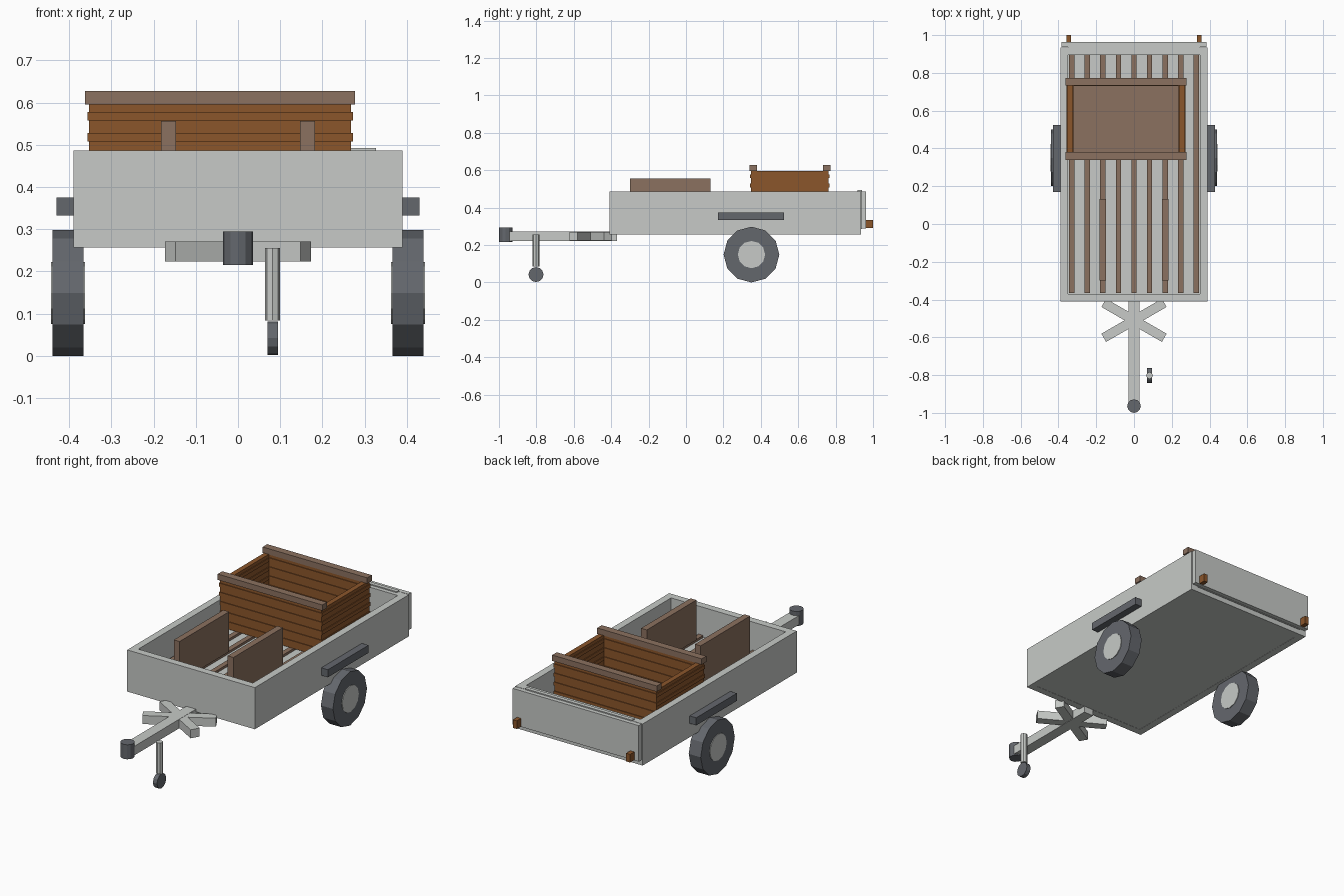
import bpy
import math
from mathutils import Matrix

cube = bpy.data.objects.get("Cube")
if cube:
    bpy.data.objects.remove(cube, do_unlink=True)


def material(name, rgb):
    m = bpy.data.materials.new(name)
    m.use_nodes = True
    m.diffuse_color = (*rgb, 1)
    m.node_tree.nodes["Principled BSDF"].inputs["Base Color"].default_value = (*rgb, 1)
    return m


GREY = material("light grey metal", (0.57, 0.59, 0.57))
DARK = material("dark rubber", (0.127, 0.136, 0.152))
WOOD = material("weathered wood", (0.26, 0.165, 0.115))
ORANGE = material("orange brown wood", (0.26, 0.093, 0.024))


def box(name, mat, x, y, z, turn=0):
    """Box from (low, high) pairs, optionally turned about its own vertical axis."""
    bpy.ops.mesh.primitive_cube_add(size=1)
    ob = bpy.context.object
    ob.name = name
    spans = (x, y, z)
    ob.data.transform(Matrix.Diagonal([b - a for a, b in spans] + [1]))
    ob.location = [(a + b) / 2 for a, b in spans]
    ob.rotation_euler.z = turn
    ob.data.materials.append(mat)
    return ob


def cylinder(name, mat, centre, radius, depth, sides, along_x=False):
    bpy.ops.mesh.primitive_cylinder_add(vertices=sides, radius=radius, depth=depth,
                                        location=centre)
    ob = bpy.context.object
    ob.name = name
    if along_x:
        ob.rotation_euler.y = math.pi / 2
    ob.data.materials.append(mat)
    return ob


def frame(name, mat, x, y, z, t):
    """Four upright walls of thickness t that enclose a rectangle."""
    box(name + "_front", mat, x, (y[0], y[0] + t), z)
    box(name + "_back", mat, x, (y[1] - t, y[1]), z)
    inner = (y[0] + t, y[1] - t)
    box(name + "_right", mat, (x[0], x[0] + t), inner, z)
    box(name + "_left", mat, (x[1] - t, x[1]), inner, z)


# Trailer tub with floor and tailgate
BOTTOM, RIM, FLOOR = 0.257, 0.487, 0.322
PLANK_TOP = FLOOR + 0.013
box("tub_floor", GREY, (-0.36, 0.36), (-0.38, 0.93), (BOTTOM + 0.001, FLOOR))
frame("tub_wall", GREY, (-0.39, 0.39), (-0.41, 0.935), (BOTTOM, RIM), 0.04)
box("tailgate", GREY, (-0.385, 0.385), (0.938, 0.963), (0.288, RIM))
box("tailgate_inner_panel", GREY, (-0.35, 0.35), (0.925, 0.94), (0.285, RIM - 0.001))
box("tailgate_rail", GREY, (-0.327, 0.327), (0.918, 0.94), (RIM - 0.012, RIM + 0.006))

# Floor planks
for i in range(9):
    cx = (i - 4) * 0.0825
    box(f"floor_plank_{i + 1}", WOOD, (cx - 0.014, cx + 0.014), (-0.365, 0.92),
        (FLOOR - 0.005, PLANK_TOP))

# Mirrored parts: boards, lights, mudguards, wheels, hitch braces
for side, s in (("left", 1), ("right", -1)):
    def span(a, b):
        return tuple(sorted((s * a, s * b)))

    box(f"{side}_upright_board", WOOD, span(0.147, 0.182), (-0.3, 0.132),
        (PLANK_TOP, 0.556))
    box(f"{side}_tail_light", ORANGE, span(0.334, 0.358), (0.96, 1.0), (0.29, 0.335))
    box(f"{side}_mudguard", DARK, span(0.385, 0.43), (0.17, 0.525), (0.333, 0.375))
    centre = (s * 0.4025, 0.35, 0.149)
    cylinder(f"{side}_tyre", DARK, centre, 0.149, 0.073, 12, True)
    cylinder(f"{side}_hub", GREY, centre, 0.073, 0.08, 12, True)
    box(f"{side}_hitch_brace", GREY, (-0.185, 0.185), (-0.535, -0.485),
        (0.224, 0.271), s * math.radians(30))

# Drawbar with coupling
box("drawbar", GREY, (-0.03, 0.03), (-0.95, -0.37), (0.222, 0.272))
cylinder("coupling", DARK, (0, -0.964, 0.255), 0.036, 0.08, 12)

# Support leg with small wheel
cylinder("support_leg", GREY, (0.082, -0.802, 0.17), 0.018, 0.172, 8)
cylinder("support_wheel", DARK, (0.082, -0.802, 0.042), 0.04, 0.025, 12, True)

# Slatted crate
X, Y = (-0.353, 0.268), (0.347, 0.763)
box("crate_floor", WOOD, (X[0] + 0.01, X[1] - 0.01), (Y[0] + 0.01, Y[1] - 0.01),
    (PLANK_TOP, PLANK_TOP + 0.015))
frame("crate_wall", ORANGE, X, Y, (PLANK_TOP, 0.596), 0.028)
for i in range(5):
    low = 0.558 - i * 0.05
    frame(f"crate_slat_{i + 1}", ORANGE, (X[0] - 0.004, X[1] + 0.004),
          (Y[0] - 0.004, Y[1] + 0.004), (low, low + 0.02), 0.036)
for end, y in (("front", 0.34), ("back", 0.732)):
    box(f"crate_{end}_beam", WOOD, (-0.362, 0.277), (y, y + 0.04), (0.595, 0.627))
